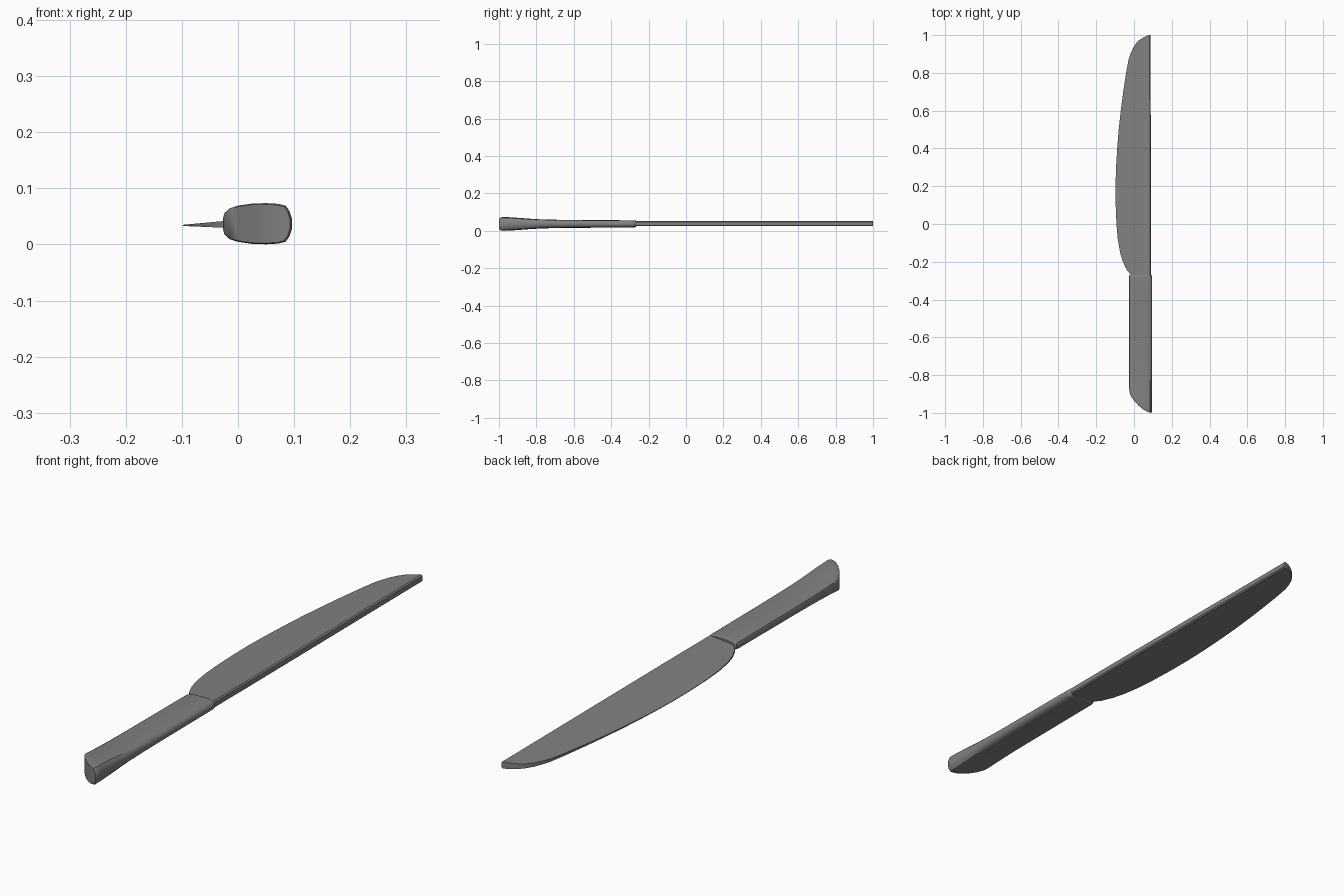
import bpy, bmesh, math

if "Cube" in bpy.data.objects:
    bpy.data.objects.remove(bpy.data.objects["Cube"])

steel = bpy.data.materials.new("steel_grey")
steel.diffuse_color = (0.22, 0.22, 0.22, 1)
steel.use_nodes = True
steel.node_tree.nodes["Principled BSDF"].inputs["Base Color"].default_value = steel.diffuse_color


def lerp_table(table, v):
    """Piecewise linear lookup in a list of (key, value) pairs."""
    if v <= table[0][0]:
        return table[0][1]
    for (a, fa), (b, fb) in zip(table, table[1:]):
        if v <= b:
            return fa + (fb - fa) * (v - a) / (b - a)
    return table[-1][1]


def loft(name, rings):
    """Skin a list of equal-length closed rings and cap both ends."""
    bm = bmesh.new()
    loops = [[bm.verts.new(p) for p in r] for r in rings]
    n = len(loops[0])
    for a, b in zip(loops, loops[1:]):
        for i in range(n):
            j = (i + 1) % n
            bm.faces.new((a[i], a[j], b[j], b[i]))
    # Cap as strips between the upper and lower halves of the ring
    for r in (loops[0], loops[-1]):
        for i in range(n // 2 - 1):
            bm.faces.new((r[i], r[i + 1], r[n - 2 - i], r[n - 1 - i]))
    bmesh.ops.recalc_face_normals(bm, faces=bm.faces)
    me = bpy.data.meshes.new(name)
    bm.to_mesh(me)
    bm.free()
    me.materials.append(steel)
    ob = bpy.data.objects.new(name, me)
    bpy.context.collection.objects.link(ob)
    bpy.ops.object.select_all(action='DESELECT')
    ob.select_set(True)
    bpy.context.view_layer.objects.active = ob
    bpy.ops.object.shade_smooth_by_angle(angle=math.radians(35))
    return ob


# Blade: cutting edge outline as (y, x), wedge section up to a thick spine
edge = [(-0.29, 0.005), (-0.27, -0.008), (-0.262, -0.022), (-0.24, -0.04),
        (-0.20, -0.059), (-0.15, -0.074), (-0.08, -0.086), (0.0, -0.093),
        (0.1, -0.097), (0.2, -0.098), (0.3, -0.095), (0.4, -0.089),
        (0.5, -0.081), (0.6, -0.070), (0.7, -0.057), (0.8, -0.042),
        (0.87, -0.029), (0.90, -0.019), (0.93, -0.006), (0.955, 0.010),
        (0.975, 0.030), (0.988, 0.050), (0.996, 0.068), (1.0, 0.080)]


def blade_ring(y, x0):
    spine = 0.091 - 0.004 * max(0, y)
    xs = [x0, x0 + (spine - 0.005 - x0) * 0.5, spine - 0.005, spine]
    upper, lower = [], []
    for k, x in enumerate(xs):
        t = 0.001 + 0.013 * (x + 0.098) / 0.189
        if k == 3:
            t *= 0.65
        c = 0.034 + (x + 0.098) * 0.025
        upper.append((x, y, c + t))
        lower.append((x, y, c - t))
    return upper + lower[::-1]


loft("blade", [blade_ring(y, x) for y, x in edge])

# Handle: rounded section as (x, share of half height), flaring to a slanted butt
section = [(-0.027, 0.30), (-0.024, 0.62), (-0.015, 0.82), (0.0, 0.93),
           (0.025, 0.99), (0.05, 1.0), (0.072, 0.96), (0.085, 0.87),
           (0.092, 0.60), (0.096, 0.25)]
butt = [(-0.027, -0.87), (-0.02, -0.905), (-0.005, -0.93), (0.02, -0.958),
        (0.045, -0.98), (0.07, -0.993), (0.085, -0.999), (0.096, -1.0)]
half_height = [(-1.0, 0.037), (-0.96, 0.0365), (-0.9, 0.033), (-0.84, 0.028),
               (-0.76, 0.0235), (-0.65, 0.0215), (-0.5, 0.0205), (-0.27, 0.019)]
FRONT = -0.268


def handle_ring(s, inset=1.0):
    upper, lower = [], []
    for x, share in section:
        xx = 0.035 + (x - 0.035) * inset
        start = lerp_table(butt, xx)
        y = start + (FRONT - start) * s
        h = lerp_table(half_height, y) * share * inset
        upper.append((xx, y, 0.037 + h))
        lower.append((xx, y, 0.037 - h))
    return upper + lower[::-1]


steps = [0.01, 0.04, 0.09, 0.15, 0.22, 0.3, 0.42, 0.6, 0.8, 0.975]
loft("handle", [handle_ring(0, 0.94)] + [handle_ring(s) for s in steps]
     + [handle_ring(0.992, 0.97), handle_ring(1.0, 0.88)])
